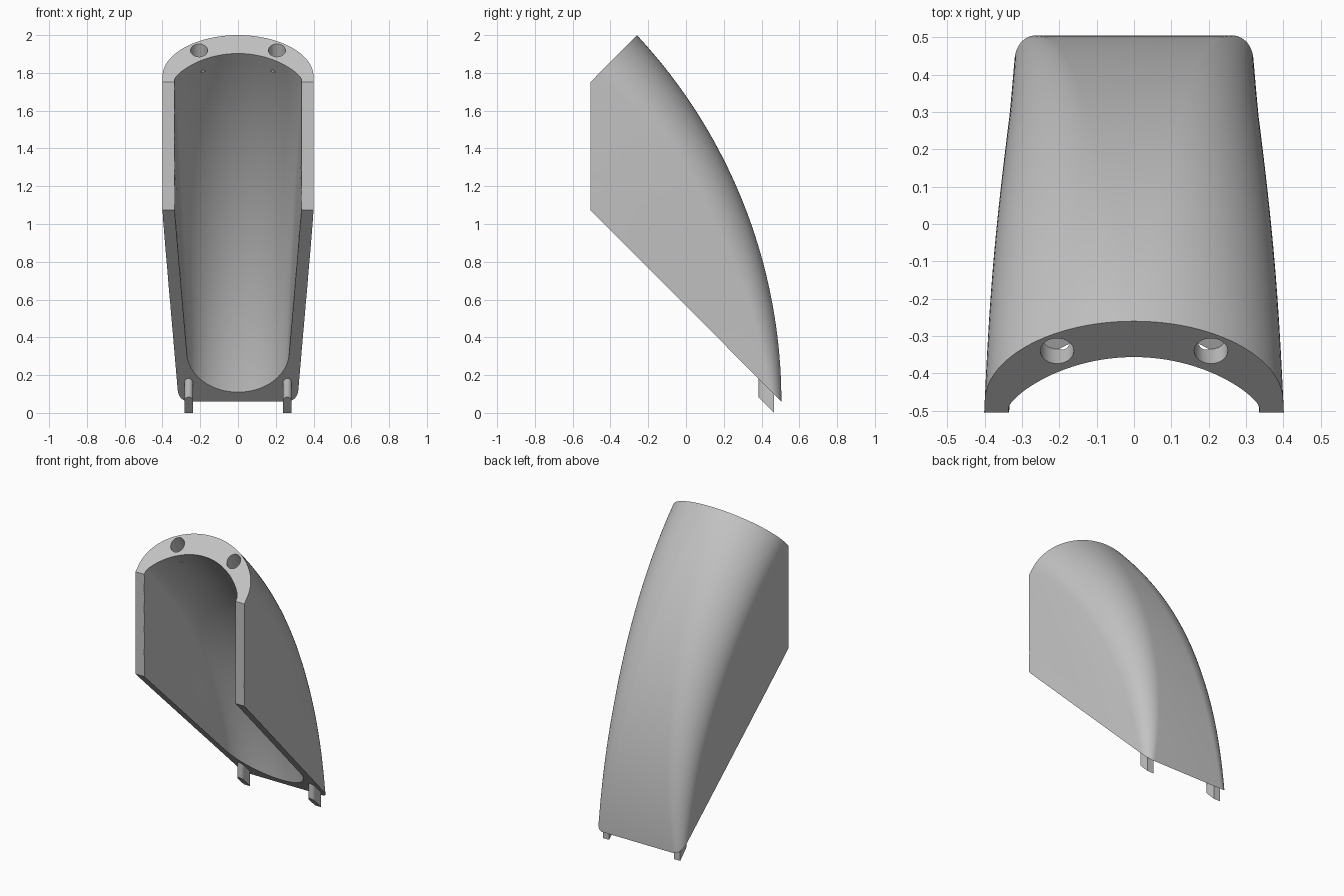
import bpy, bmesh, math
from mathutils import Vector, Matrix

cube = bpy.data.objects.get("Cube")
if cube:
    bpy.data.objects.remove(cube)

grey = bpy.data.materials.new("light_grey")
grey.use_nodes = True
grey.diffuse_color = (0.55, 0.55, 0.55, 1)
grey.node_tree.nodes["Principled BSDF"].inputs["Base Color"].default_value = (0.55, 0.55, 0.55, 1)

RADIUS, CY, CZ, SWEEP = 2.842, -2.337, 0.06, math.radians(43.05)


def make(name, bm):
    bmesh.ops.recalc_face_normals(bm, faces=bm.faces)
    mesh = bpy.data.meshes.new(name)
    bm.to_mesh(mesh)
    bm.free()
    mesh.materials.append(grey)
    obj = bpy.data.objects.new(name, mesh)
    bpy.context.collection.objects.link(obj)
    return obj


def loft(name, rings):
    """Closed solid through a list of equal-length closed rings."""
    bm = bmesh.new()
    rows = [[bm.verts.new(p) for p in ring] for ring in rings]
    count = len(rows[0])
    for a, b in zip(rows, rows[1:]):
        for i in range(count):
            j = (i + 1) % count
            bm.faces.new((a[i], a[j], b[j], b[i]))
    bm.faces.new(rows[0])
    bm.faces.new(rows[-1])
    return make(name, bm)


def boolean(obj, cutter, operation):
    mod = obj.modifiers.new(operation.lower(), "BOOLEAN")
    mod.object, mod.operation, mod.solver = cutter, operation, "EXACT"
    bpy.context.view_layer.objects.active = obj
    bpy.ops.object.modifier_apply(modifier=mod.name)
    bpy.data.objects.remove(cutter)


def smooth(obj):
    bpy.ops.object.select_all(action="DESELECT")
    obj.select_set(True)
    bpy.context.view_layer.objects.active = obj
    bpy.ops.object.shade_smooth_by_angle(angle=math.radians(30))


def half_width(y, z):
    """Sides taper towards the back and swell slightly above the lower edge."""
    y = max(-0.505, min(0.505, y))
    height = max(0, min(1, (z + y - 0.57) / 0.45))
    swell = 0.01 * height * max(0, math.cos(math.pi * (y + 0.1) / 0.81))
    return 0.401 - 0.086 * (y + 0.505) + swell


def arch(angle, offset, wall, flat, drop, power, steps=24):
    """One U-shaped line across the shell: leg, rounded back, leg."""
    half = []
    for i in range(steps + 1):
        phi = math.pi / 2 * i / steps
        half.append((flat + (1 - flat) * math.sin(phi),
                     offset + drop * (1 - max(0, math.cos(phi)) ** (2 * power))))
    end = offset + drop
    half += [(1, end + (1.4 - end) * k / 12) for k in range(1, 13)]
    points = []
    for sign, line in ((-1, reversed(half)), (1, half[1:] if flat == 0 else half)):
        for x, depth in line:
            r = RADIUS - depth
            y = CY + r * math.cos(angle)
            z = CZ + r * math.sin(angle)
            points.append(Vector((sign * x * (half_width(y, z) - wall), y, z)))
    return points


# Curved shell: tight corners at the foot opening into a full arch at the top
rings = []
for k in range(49):
    u = -0.12 + 1.24 * k / 48
    t = max(0, min(1, u))
    bend = t ** 0.85
    outer = arch(u * SWEEP, 0, 0, max(0.001, 0.84 * (1 - bend)), 0.05 + 0.25 * bend, 0.5)
    inner = arch(u * SWEEP, 0.047 + 0.09 * t, 0.065, 0, 0.17 + 0.02 * t, 0.5 + 0.25 * t)
    rings.append(outer + inner[::-1])
shell = loft("curved_shell", rings)

# Trim to the side outline
outline = [(-0.505, 1.073), (-0.505, 1.752), (-0.26, 2.0), (0.2, 2.466), (1.2, 2.4), (1.2, -0.637)]
boolean(shell, loft("outline_cutter", [[(x, y, z) for y, z in outline] for x in (-1, 1)]),
        "INTERSECT")

# Blind slanted holes in the top rim
axis = Vector((0, 0.42, -0.91)).normalized()
turn = axis.to_track_quat("Z", "Y").to_matrix().to_4x4()
for side in (-1, 1):
    bm = bmesh.new()
    centre = Vector((side * 0.206, -0.34, 1.92))
    bmesh.ops.create_cone(bm, cap_ends=True, segments=32, radius1=0.045, radius2=0.045, depth=0.22,
                          matrix=Matrix.Translation(centre) @ turn)
    boolean(shell, make("hole_cutter", bm), "DIFFERENCE")
smooth(shell)

# Locating pins under the foot: rounded front, flat back, slanted ends
for side, label in ((-1, "right"), (1, "left")):
    ring = [(side * 0.261 + 0.0235, 0.467), (side * 0.261 - 0.0235, 0.467)]
    for k in range(13):
        a = math.pi * (1 + k / 12)
        ring.append((side * 0.261 + 0.0235 * math.cos(a), 0.4065 + 0.0235 * math.sin(a)))
    pin = loft(label + "_pin", [[(x, y, base - y) for x, y in ring] for base in (0.467, 0.585)])
    smooth(pin)
